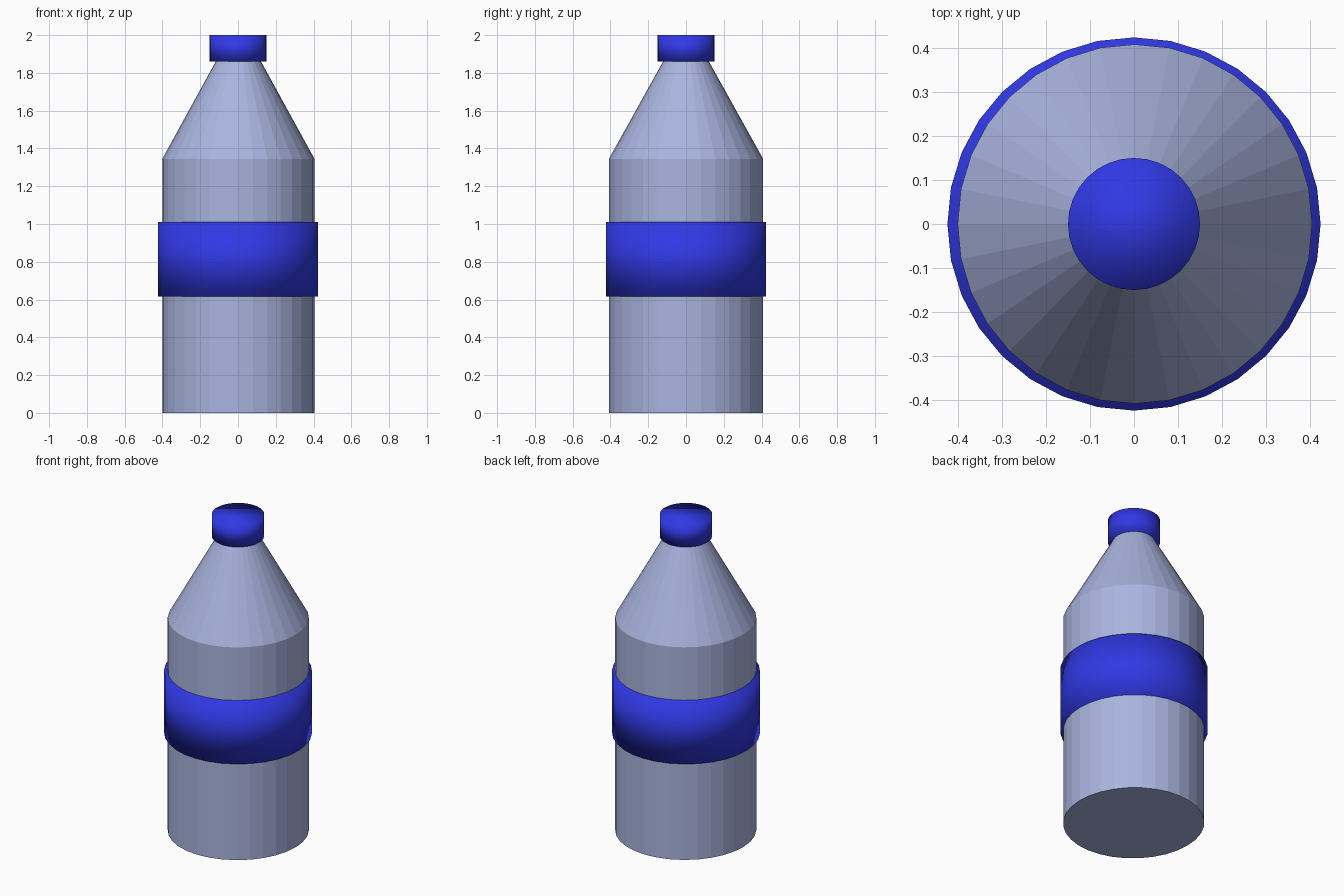
import bpy
import bmesh
import math

SIDES = 32

cube = bpy.data.objects.get("Cube")
if cube:
    bpy.data.objects.remove(cube, do_unlink=True)


def make_material(name, rgb):
    mat = bpy.data.materials.new(name)
    mat.use_nodes = True
    colour = (*rgb, 1.0)
    mat.diffuse_color = colour
    bsdf = next(n for n in mat.node_tree.nodes if n.type == 'BSDF_PRINCIPLED')
    bsdf.inputs["Base Color"].default_value = colour
    return mat


def turned_part(name, profile, mat, smooth=False):
    """Closed solid of revolution from (radius, height) pairs, bottom to top."""
    bm = bmesh.new()
    rings = []
    for radius, z in profile:
        angles = [math.tau * i / SIDES for i in range(SIDES)]
        rings.append([bm.verts.new((radius * math.cos(a), radius * math.sin(a), z))
                      for a in angles])
    for low, high in zip(rings, rings[1:]):
        for i in range(SIDES):
            j = (i + 1) % SIDES
            bm.faces.new((low[i], low[j], high[j], high[i]))
    bm.faces.new(rings[0][::-1])
    bm.faces.new(rings[-1])
    for face in bm.faces:
        face.smooth = smooth
    mesh = bpy.data.meshes.new(name)
    bm.to_mesh(mesh)
    bm.free()
    mesh.materials.append(mat)
    obj = bpy.data.objects.new(name, mesh)
    bpy.context.collection.objects.link(obj)
    return obj


pale_blue = make_material("pale_blue_plastic", (0.40, 0.46, 0.74))
deep_blue = make_material("deep_blue", (0.03, 0.04, 0.78))

# Faceted bottle with a straight body and conical shoulder, very slightly oval
bottle = turned_part("bottle_body", [(0.405, 0), (0.405, 1.345), (0.115, 1.87)], pale_blue)
bottle.scale = (0.995, 1.008, 1)
bottle.location.x = 0.002

# Label band and screw cap, softly shaded across their rims
turned_part("label_band", [(0.424, 0.615), (0.424, 1.01)], deep_blue, smooth=True)
turned_part("cap", [(0.15, 1.86), (0.15, 2.0)], deep_blue, smooth=True)
